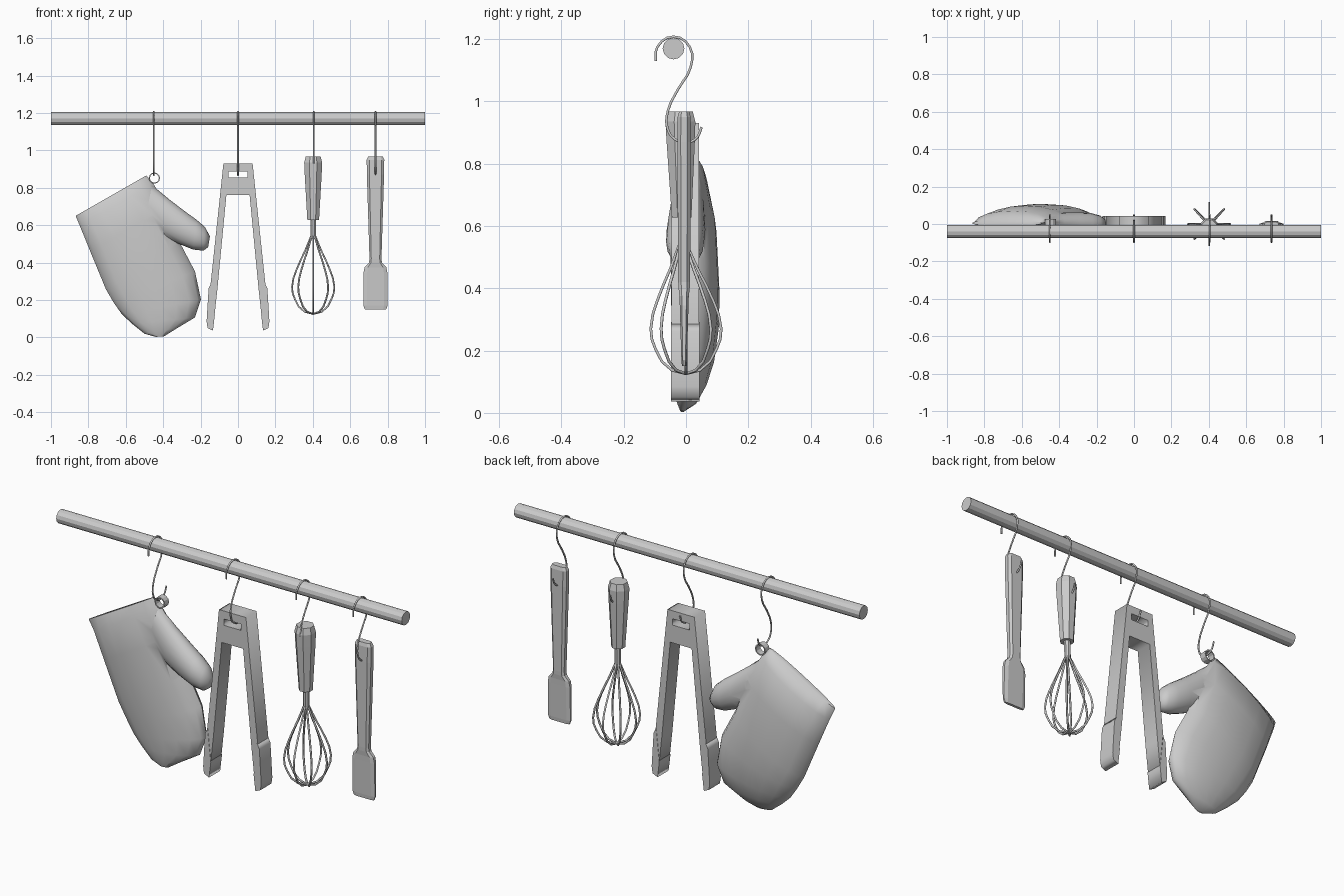
import bpy, bmesh, math
from mathutils import Vector

if "Cube" in bpy.data.objects:
    bpy.data.objects.remove(bpy.data.objects["Cube"])


def make(name, bm):
    bmesh.ops.recalc_face_normals(bm, faces=bm.faces)
    me = bpy.data.meshes.new(name)
    bm.to_mesh(me)
    bm.free()
    ob = bpy.data.objects.new(name, me)
    bpy.context.collection.objects.link(ob)
    return ob


def select(ob):
    bpy.ops.object.select_all(action='DESELECT')
    ob.select_set(True)
    bpy.context.view_layer.objects.active = ob


def smooth(ob, deg=40):
    select(ob)
    bpy.ops.object.shade_smooth_by_angle(angle=math.radians(deg))


def loft(name, rings):
    """Skin a list of equal point rings and cap both ends."""
    bm = bmesh.new()
    vs = [[bm.verts.new(p) for p in r] for r in rings]
    n = len(vs[0])
    for a, b in zip(vs, vs[1:]):
        for i in range(n):
            bm.faces.new((a[i], a[(i + 1) % n], b[(i + 1) % n], b[i]))
    bm.faces.new(vs[0])
    bm.faces.new(vs[-1])
    return make(name, bm)


def oval(c, u, v, n, off=0.0):
    """Ring around c with half-axis vectors u and v."""
    c, u, v = Vector(c), Vector(u), Vector(v)
    return [c + u * math.cos(t) + v * math.sin(t)
            for t in (off + 2 * math.pi * i / n for i in range(n))]


def wire(name, pts, r, res=3):
    """Round wire through points, made into a mesh."""
    cu = bpy.data.curves.new(name, 'CURVE')
    cu.dimensions = '3D'
    cu.bevel_depth, cu.bevel_resolution = r, 1
    cu.resolution_u, cu.use_fill_caps = res, True
    sp = cu.splines.new('BEZIER')
    sp.bezier_points.add(len(pts) - 1)
    for b, p in zip(sp.bezier_points, pts):
        b.co = p
        b.handle_left_type = b.handle_right_type = 'AUTO'
    ob = bpy.data.objects.new(name, cu)
    bpy.context.collection.objects.link(ob)
    select(ob)
    bpy.ops.object.convert(target='MESH')
    return bpy.context.object


def plate(name, outlines, y, half):
    """Extruded x-z outlines; inner outlines become holes."""
    cu = bpy.data.curves.new(name, 'CURVE')
    cu.dimensions, cu.fill_mode, cu.extrude = '2D', 'BOTH', half
    for pts in outlines:
        sp = cu.splines.new('POLY')
        sp.points.add(len(pts) - 1)
        for p, (x, z) in zip(sp.points, pts):
            p.co = (x, z, 0, 1)
        sp.use_cyclic_u = True
    ob = bpy.data.objects.new(name, cu)
    bpy.context.collection.objects.link(ob)
    ob.rotation_euler.x = math.pi / 2
    ob.location.y = y
    select(ob)
    bpy.ops.object.convert(target='MESH')
    return bpy.context.object


# Rail
loft("rail", [oval((x, -0.04, 1.17), (0, 0.035, 0), (0, 0, 0.035), 12)
              for x in (-1, 1)])

# S-hooks
S = [(-0.097, 1.13), (-0.092, 1.175), (-0.04, 1.208), (0.012, 1.175), (0.015, 1.11),
     (-0.025, 1.04), (-0.058, 0.97), (-0.06, 0.915), (-0.035, 0.878), (0.005, 0.868),
     (0.036, 0.885), (0.05, 0.918)]
for i, x in enumerate((-0.45, 0, 0.405, 0.735)):
    wire(f"hook_{i + 1}", [(x, y, z) for y, z in S], 0.0045)


# Oven mitt: left x,z, right x,z, front y, back y for each section
def mitt_rings(levels, n=16):
    out = []
    for lx, lz, rx, rz, f, b in levels:
        c = ((lx + rx) / 2, (f + b) / 2, (lz + rz) / 2)
        out.append(oval(c, ((rx - lx) / 2, 0, (rz - lz) / 2), (0, (b - f) / 2, 0), n))
    return out


mitt = loft("oven_mitt", mitt_rings([
    (-0.868, 0.650, -0.490, 0.866, -0.012, 0.022),
    (-0.845, 0.595, -0.455, 0.825, -0.040, 0.070),
    (-0.790, 0.460, -0.375, 0.700, -0.050, 0.098),
    (-0.706, 0.257, -0.310, 0.505, -0.048, 0.108),
    (-0.665, 0.187, -0.230, 0.353, -0.046, 0.105),
    (-0.620, 0.123, -0.198, 0.203, -0.043, 0.090),
    (-0.565, 0.072, -0.230, 0.107, -0.038, 0.066),
    (-0.500, 0.020, -0.325, 0.050, -0.030, 0.035),
    (-0.440, 0.003, -0.395, 0.006, -0.018, -0.006)]))
thumb = loft("mitt_thumb", mitt_rings([
    (-0.500, 0.610, -0.460, 0.815, -0.030, 0.050),
    (-0.400, 0.540, -0.370, 0.740, -0.052, 0.060),
    (-0.315, 0.500, -0.285, 0.675, -0.062, 0.062),
    (-0.240, 0.470, -0.220, 0.628, -0.064, 0.058),
    (-0.185, 0.464, -0.176, 0.590, -0.055, 0.045),
    (-0.160, 0.482, -0.150, 0.540, -0.028, 0.025)]))
mod = mitt.modifiers.new("join", 'BOOLEAN')
mod.operation, mod.solver, mod.object = 'UNION', 'EXACT', thumb
select(mitt)
bpy.ops.object.modifier_apply(modifier="join")
bpy.data.objects.remove(thumb)
smooth(mitt, 60)

# Hanging loop of the mitt
bpy.ops.mesh.primitive_cylinder_add(vertices=12, radius=0.03, depth=0.035, end_fill_type='NOTHING',
                                    location=(-0.447, 0.008, 0.852),
                                    rotation=(math.pi / 2, 0, 0))
loop = bpy.context.object
loop.name = "mitt_loop"
loop.modifiers.new("thick", 'SOLIDIFY').thickness = 0.006

# Tongs: slotted frame and two grip pads
half = [(0.078, 0.93), (0.146, 0.29), (0.155, 0.07), (0.134, 0.04), (0.11, 0.26), (0.062, 0.762)]
plate("tongs", [half + [(-x, z) for x, z in reversed(half)],
                [(-0.05, 0.855), (0.05, 0.855), (0.05, 0.888), (-0.05, 0.888)]], -0.002, 0.044)
pad = [(0.143, 0.292), (0.157, 0.262), (0.168, 0.085), (0.163, 0.05), (0.134, 0.037), (0.124, 0.12)]
for side, s in (("left", -1), ("right", 1)):
    plate(f"tongs_pad_{side}", [[(s * x, z) for x, z in pad]], -0.002, 0.046)

# Whisk: faceted handle, neck, looped wires
WX = 0.402


def turned(name, prof, n=8):
    return loft(name, [oval((WX, y, z), (r, 0, 0), (0, r, 0), n, math.pi / n)
                       for r, y, z in prof])


turned("whisk_handle", [(0.043, -0.018, 0.968), (0.052, -0.018, 0.935), (0.049, -0.017, 0.87),
                        (0.034, -0.014, 0.628)])
turned("whisk_neck", [(0.016, -0.012, 0.64), (0.016, -0.008, 0.525)])
arc = [(0.012, 0.54), (0.045, 0.46), (0.09, 0.36), (0.113, 0.27), (0.098, 0.205), (0.045, 0.137)]
for k in range(4):
    a = k * math.pi / 4
    path = [(-r, z) for r, z in arc] + [(r, z) for r, z in reversed(arc)]
    wire(f"whisk_wire_{k + 1}",
         [(WX + r * math.cos(a), r * math.sin(a) - max(0, z - 0.3) * 0.04, z) for r, z in path],
         0.005, 2)

# Spatula: flattened handle running into the blade
rings = []
for w, t, z in [(0.038, 0.016, 0.968), (0.047, 0.021, 0.95), (0.046, 0.022, 0.87),
                (0.032, 0.019, 0.42), (0.035, 0.018, 0.40), (0.058, 0.015, 0.375),
                (0.064, 0.014, 0.345), (0.065, 0.009, 0.17), (0.057, 0.007, 0.15)]:
    h = [(w, -t * 0.5), (w, t * 0.5), (w * 0.7, t), (-w * 0.7, t)]
    h += [(-x, -y) for x, y in h]
    rings.append([(0.735 + x, y - 0.006, z) for x, y in h])
loft("spatula", rings)
